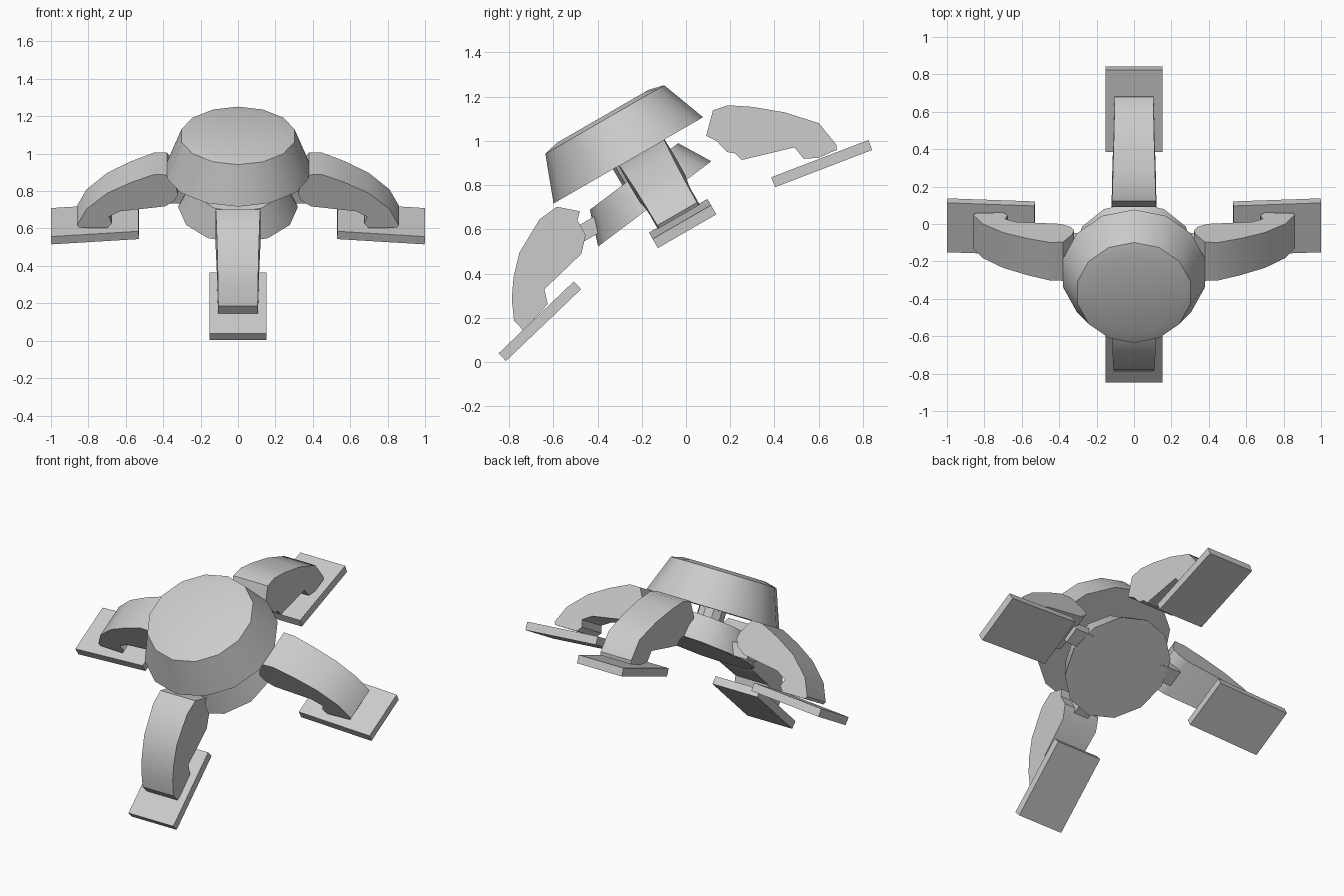
import bpy, bmesh
from math import radians, sin, cos, tau
from mathutils import Matrix, Vector

if "Cube" in bpy.data.objects:
    bpy.data.objects.remove(bpy.data.objects["Cube"])

grey = bpy.data.materials.new("light grey")
grey.use_nodes = True
COLOUR = (0.6, 0.6, 0.6, 1)
grey.diffuse_color = COLOUR
grey.node_tree.nodes["Principled BSDF"].inputs["Base Color"].default_value = COLOUR

# The whole body leans forward around x
BODY = Matrix.Rotation(radians(30), 4, 'X') @ Matrix.Translation((0, 0.23, 0))


def finish(name, bm, matrix, angle=30):
    bmesh.ops.recalc_face_normals(bm, faces=bm.faces)
    mesh = bpy.data.meshes.new(name)
    bm.to_mesh(mesh)
    bm.free()
    mesh.transform(BODY @ matrix)
    mesh.materials.append(grey)
    obj = bpy.data.objects.new(name, mesh)
    bpy.context.collection.objects.link(obj)
    bpy.ops.object.select_all(action='DESELECT')
    obj.select_set(True)
    bpy.context.view_layer.objects.active = obj
    bpy.ops.object.shade_smooth_by_angle(angle=radians(angle))


def turned(name, profile, sides, matrix=Matrix()):
    """Closed solid from (radius, height) rings."""
    bm = bmesh.new()
    rings = [[bm.verts.new((r * sin(tau * i / sides), r * cos(tau * i / sides), h))
              for i in range(sides)] for r, h in profile]
    for a, b in zip(rings, rings[1:]):
        for i in range(sides):
            j = (i + 1) % sides
            bm.faces.new((a[i], a[j], b[j], b[i]))
    bm.faces.new(rings[0])
    bm.faces.new(rings[-1])
    finish(name, bm, matrix)


def box(name, size, matrix):
    bm = bmesh.new()
    bmesh.ops.create_cube(bm, size=1, matrix=Matrix.Diagonal((*size, 1)))
    finish(name, bm, matrix)


def leg(name, profile, place):
    """Side profile (outward, height) given a tapering width."""
    bm = bmesh.new()
    near, far = [[bm.verts.new((r, s * (0.132 - 0.033 * r), h)) for r, h in profile]
                 for s in (-1, 1)]
    bm.faces.new(near)
    bm.faces.new(far)
    for i in range(len(profile)):
        bm.faces.new((near[i - 1], near[i], far[i], far[i - 1]))
    finish(name, bm, place, 35)


# Head, neck and hub
turned("head", [(0.39, 0.92), (0.31, 1.133), (0.24, 1.15)], 14)
turned("neck", [(0.08, 0.80), (0.08, 0.93)], 10)
hub_place = Matrix.Translation((0, 0.005, 0.69)) @ Matrix.Rotation(radians(7), 4, 'X')
turned("hub", [(0.32, 0), (0.25, 0.155)], 12, hub_place)

# Leg profiles
FRONT = [(.77, .64), (.715, .72), (.635, .805), (.48, .89), (.385, .90), (.305, .83),
         (.335, .80), (.335, .725), (.395, .66), (.62, .605), (.64, .54), (.795, .49), (.81, .55)]
BACK = [(.36, .84), (.445, .925), (.515, .91), (.605, .85), (.72, .755), (.83, .635),
        (.85, .51), (.84, .49), (.75, .50), (.69, .53), (.68, .595), (.445, .665),
        (.435, .705), (.405, .73), (.39, .795)]
SIDE = [(.33, .84), (.38, .92), (.45, .92), (.57, .87), (.70, .80), (.81, .70),
        (.86, .60), (.85, .585), (.70, .585), (.675, .615), (.69, .655), (.63, .69),
        (.39, .725), (.34, .76), (.32, .80)]

# name, turn, sideways shift, profile, foot (outward, height, tilt), has peg
LEGS = [("front", -90, 0, FRONT, (.71, .49, 13.7), True),
        ("back", 90, 0, BACK, (.75, .47, 9), False),
        ("left", 0, .07, SIDE, (.765, .55, 4), True),
        ("right", 180, .07, SIDE, (.765, .55, 4), True)]

for side, turn, shift, profile, (out, height, tilt), peg in LEGS:
    place = Matrix.Translation((0, shift, 0)) @ Matrix.Rotation(radians(turn), 4, 'Z')
    leg(side + "_leg", profile, place)
    foot = Matrix.Translation((out, 0, height)) @ Matrix.Rotation(radians(tilt), 4, 'Y')
    box(side + "_foot", (0.47, 0.305, 0.048), place @ foot)
    if peg:
        box(side + "_peg", (0.14, 0.1, 0.075), place @ Matrix.Translation((0.31, 0, 0.74)))
